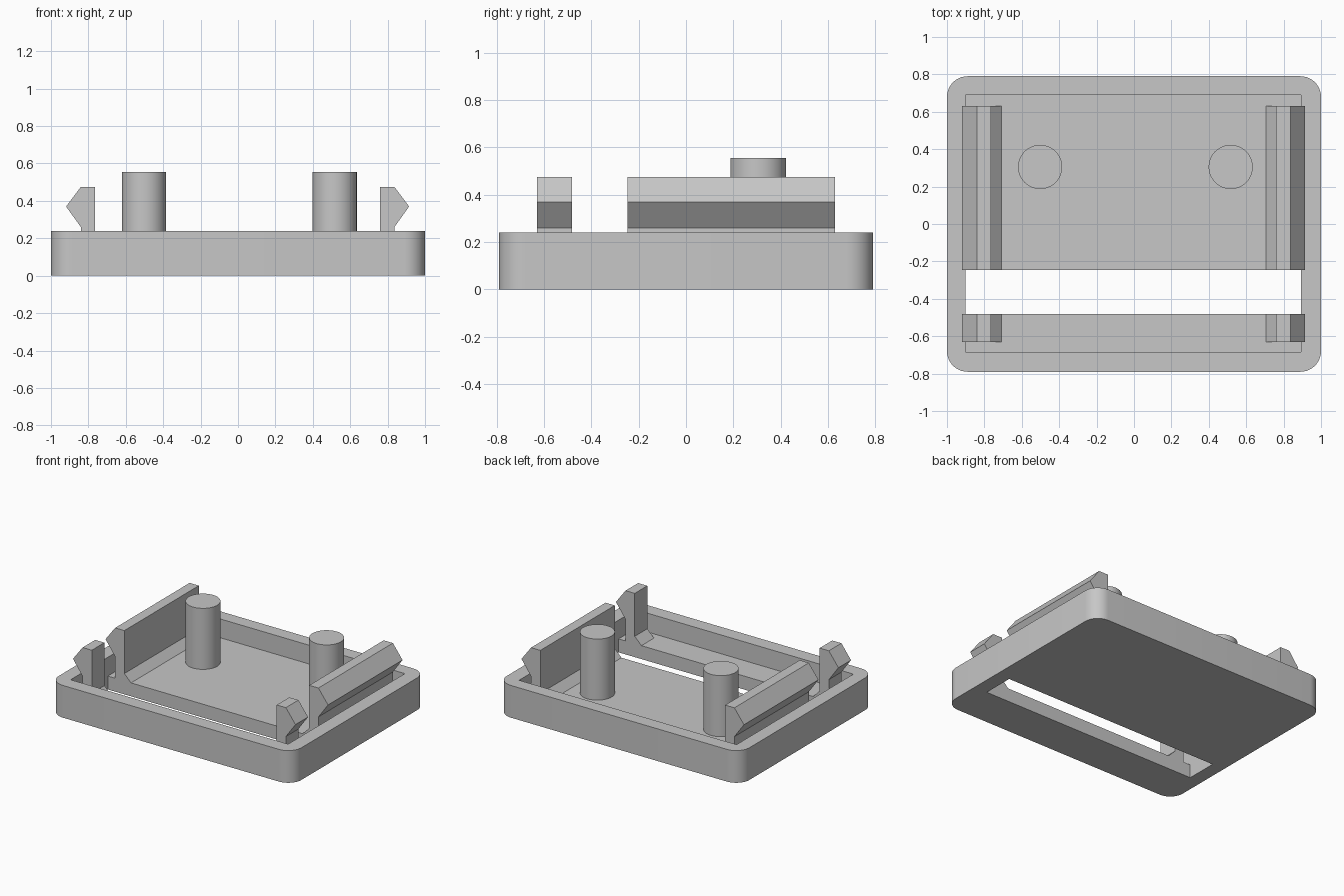
import bpy
import bmesh
import math

if "Cube" in bpy.data.objects:
    bpy.data.objects.remove(bpy.data.objects["Cube"], do_unlink=True)

HEIGHT = 0.24
FLOOR = 0.10

grey = bpy.data.materials.new("plain grey")
grey.use_nodes = True
color = (0.57, 0.57, 0.57, 1)
grey.diffuse_color = color
grey.node_tree.nodes["Principled BSDF"].inputs["Base Color"].default_value = color


def finish(name, bm):
    bmesh.ops.recalc_face_normals(bm, faces=bm.faces)
    mesh = bpy.data.meshes.new(name)
    bm.to_mesh(mesh)
    bm.free()
    mesh.materials.append(grey)
    obj = bpy.data.objects.new(name, mesh)
    bpy.context.collection.objects.link(obj)
    return obj


def activate(obj):
    bpy.ops.object.select_all(action="DESELECT")
    obj.select_set(True)
    bpy.context.view_layer.objects.active = obj


def smooth(obj):
    activate(obj)
    bpy.ops.object.shade_smooth_by_angle(angle=math.radians(30))


def box(name, x, y, z, radius=0):
    """Box from (min, max) ranges, with optional rounded vertical edges."""
    bm = bmesh.new()
    bmesh.ops.create_cube(bm, size=1)
    for v in bm.verts:
        v.co = [r[0] if c < 0 else r[1] for c, r in zip(v.co, (x, y, z))]
    if radius:
        upright = [e for e in bm.edges
                   if abs(e.verts[0].co.z - e.verts[1].co.z) > 0.01]
        bmesh.ops.bevel(bm, geom=upright, offset=radius, segments=10,
                        profile=0.5, affect="EDGES")
    return finish(name, bm)


def prism(name, profile, y0, y1):
    """Extrude an (x, z) profile along y."""
    bm = bmesh.new()
    face = bm.faces.new([bm.verts.new((x, y0, z)) for x, z in profile])
    grown = bmesh.ops.extrude_face_region(bm, geom=[face])["geom"]
    for v in grown:
        if isinstance(v, bmesh.types.BMVert):
            v.co.y = y1
    return finish(name, bm)


def cut(obj, cutter):
    activate(obj)
    mod = obj.modifiers.new("cut", "BOOLEAN")
    mod.operation = "DIFFERENCE"
    mod.solver = "EXACT"
    mod.object = cutter
    bpy.ops.object.modifier_apply(modifier=mod.name)
    bpy.data.objects.remove(cutter, do_unlink=True)


# Tray with a rounded outline, a square pocket and a slot through the floor
tray = box("tray", (-1, 1), (-0.79, 0.79), (0, HEIGHT), radius=0.11)
inside = (-0.9, 0.893)
cut(tray, box("pocket_cutter", inside, (-0.685, 0.69), (FLOOR, 0.5)))
cut(tray, box("slot_cutter", inside, (-0.482, -0.247), (-0.2, 0.3)))
smooth(tray)

# Snap clips: barbed outside, chamfered foot inside
clip = [(0.707, FLOOR), (0.838, FLOOR), (0.838, 0.26), (0.917, 0.37),
        (0.838, 0.475), (0.762, 0.475), (0.762, FLOOR + 0.055)]
for side, sign in (("left", 1), ("right", -1)):
    shape = [(sign * x - 0.002, z) for x, z in clip]
    prism(side + "_long_clip", shape, -0.247, 0.63)
    prism(side + "_short_clip", shape, -0.63, -0.482)

# Round posts
for side, x in (("left", 0.517), ("right", -0.502)):
    bpy.ops.mesh.primitive_cylinder_add(
        vertices=48, radius=0.118, depth=0.555 - FLOOR,
        location=(x, 0.305, (0.555 + FLOOR) / 2))
    post = bpy.context.object
    post.name = side + "_post"
    post.data.materials.append(grey)
    smooth(post)
